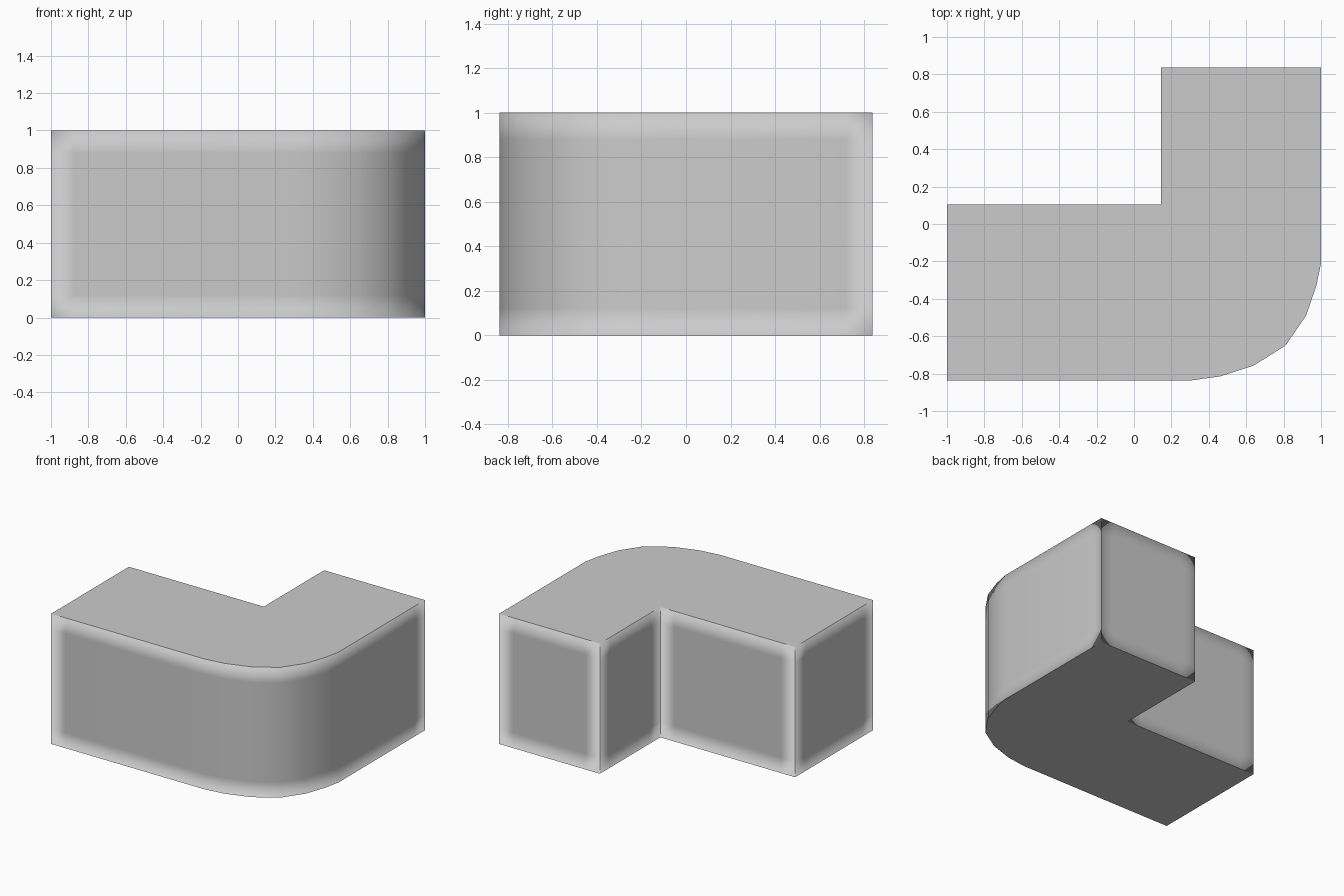
import bpy, bmesh, math
from mathutils import Vector

if "Cube" in bpy.data.objects:
    bpy.data.objects.remove(bpy.data.objects["Cube"])

# L-shaped outline with one broad rounded outer corner
arc = [(0.30, -0.837), (0.46, -0.815), (0.64, -0.757), (0.81, -0.65),
       (0.92, -0.49), (0.975, -0.33), (1.0, -0.21)]
outline = [(-1, -0.837)] + arc + [(1, 0.837), (0.145, 0.837),
                                  (0.145, 0.105), (-1, 0.105)]

# Support points beside the square corners keep the smooth shading local
pts = []
for i, p in enumerate(outline):
    a, b = Vector(p), Vector(outline[(i + 1) % len(outline)])
    pts.append(a)
    if (b - a).length > 0.5:
        d = (b - a).normalized() * 0.12
        if p not in arc:
            pts.append(a + d)
        if outline[(i + 1) % len(outline)] not in arc:
            pts.append(b - d)

# Side walls from stacked rings, then both caps
bm = bmesh.new()
rings = [[bm.verts.new((p.x, p.y, z)) for p in pts] for z in (0, 0.12, 0.88, 1)]
n = len(pts)
for low, high in zip(rings, rings[1:]):
    for i in range(n):
        j = (i + 1) % n
        bm.faces.new((low[i], low[j], high[j], high[i]))
caps = [bm.faces.new(rings[0][::-1]), bm.faces.new(rings[-1])]
bmesh.ops.inset_individual(bm, faces=caps, thickness=0.05, use_even_offset=True)

# Fine bevel on the square edges
bm.normal_update()
sharp = [e for e in bm.edges if e.calc_face_angle(0) > math.radians(45)]
bmesh.ops.bevel(bm, geom=sharp, offset=0.01, segments=2, profile=0.5,
                affect='EDGES', clamp_overlap=True)
bmesh.ops.recalc_face_normals(bm, faces=bm.faces[:])
for f in bm.faces:
    f.smooth = True

mesh = bpy.data.meshes.new("corner_block")
bm.to_mesh(mesh)
bm.free()
block = bpy.data.objects.new("corner_block", mesh)
bpy.context.collection.objects.link(block)
